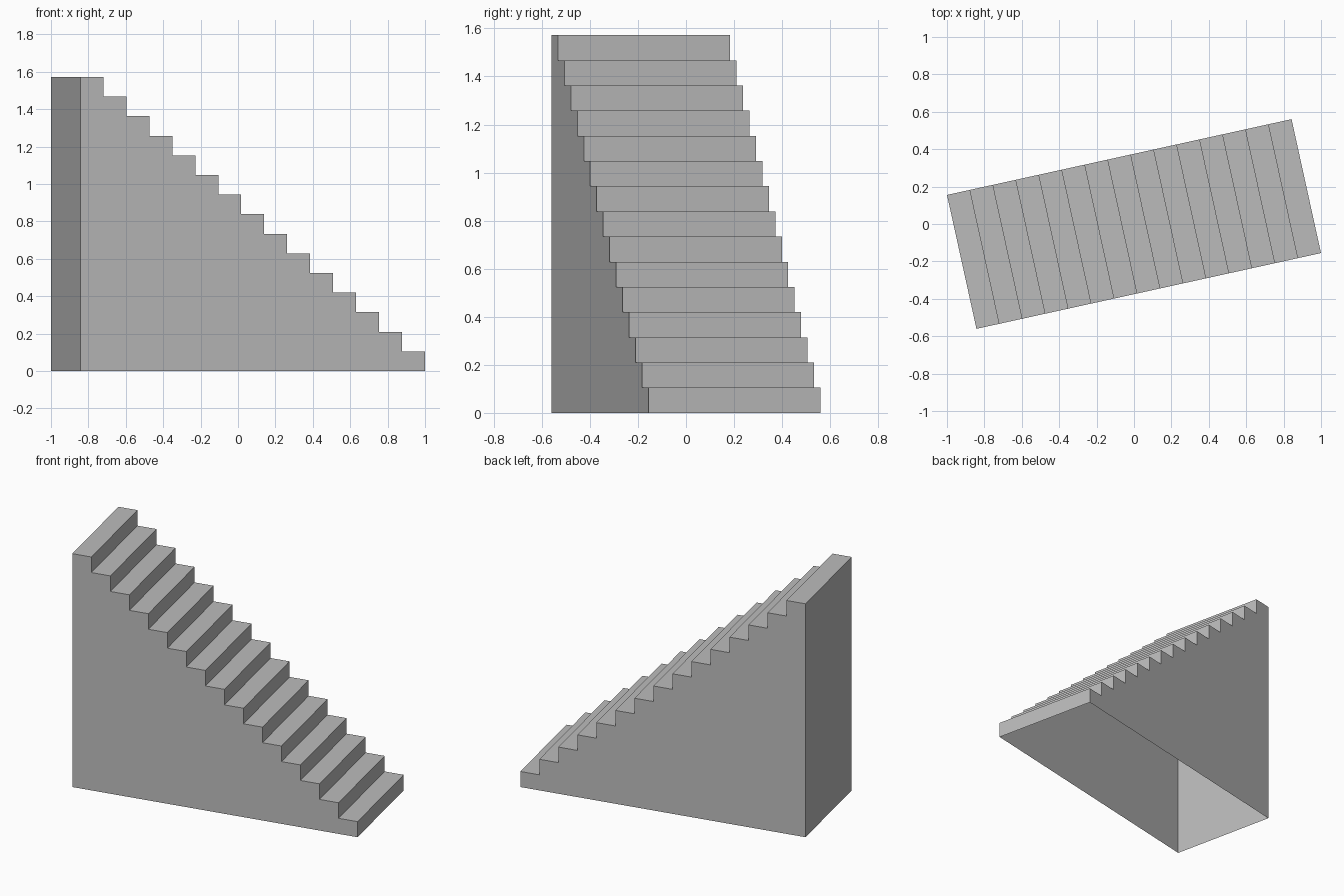
import bpy
import bmesh
from math import radians
from mathutils import Matrix, Vector

STEPS = 15
LENGTH, WIDTH, HEIGHT = 1.886, 0.733, 1.572
TURN = radians(12.4)

if "Cube" in bpy.data.objects:
    bpy.data.objects.remove(bpy.data.objects["Cube"])

# Single plain grey
grey = bpy.data.materials.new("plain grey")
grey.use_nodes = True
colour = (0.5, 0.5, 0.5, 1)
grey.diffuse_color = colour
grey.node_tree.nodes["Principled BSDF"].inputs["Base Color"].default_value = colour

# Stepped side profile, climbing towards -x
run, rise = LENGTH / STEPS, HEIGHT / STEPS
profile = [(-LENGTH / 2, 0), (LENGTH / 2, 0)]
for i in range(STEPS):
    x = LENGTH / 2 - i * run
    z = (i + 1) * rise
    profile += [(x, z), (x - run, z)]
# Remove the duplicate riser feet by keeping each corner once
profile = list(dict.fromkeys((round(x, 5), round(z, 5)) for x, z in profile))

# Extrude the profile across the width
bm = bmesh.new()
side = bm.faces.new([bm.verts.new((x, -WIDTH / 2, z)) for x, z in profile])
extruded = bmesh.ops.extrude_face_region(bm, geom=[side], use_keep_orig=True)
moved = [v for v in extruded["geom"] if isinstance(v, bmesh.types.BMVert)]
bmesh.ops.translate(bm, verts=moved, vec=Vector((0, WIDTH, 0)))
bmesh.ops.recalc_face_normals(bm, faces=bm.faces)

# The staircase is a hollow shell, open underneath
floor = [f for f in bm.faces if all(v.co.z < 0.001 for v in f.verts)]
bmesh.ops.delete(bm, geom=floor, context="FACES")
bm.transform(Matrix.Rotation(TURN, 4, "Z"))

mesh = bpy.data.meshes.new("staircase")
bm.to_mesh(mesh)
bm.free()
mesh.materials.append(grey)
staircase = bpy.data.objects.new("staircase", mesh)
bpy.context.collection.objects.link(staircase)
